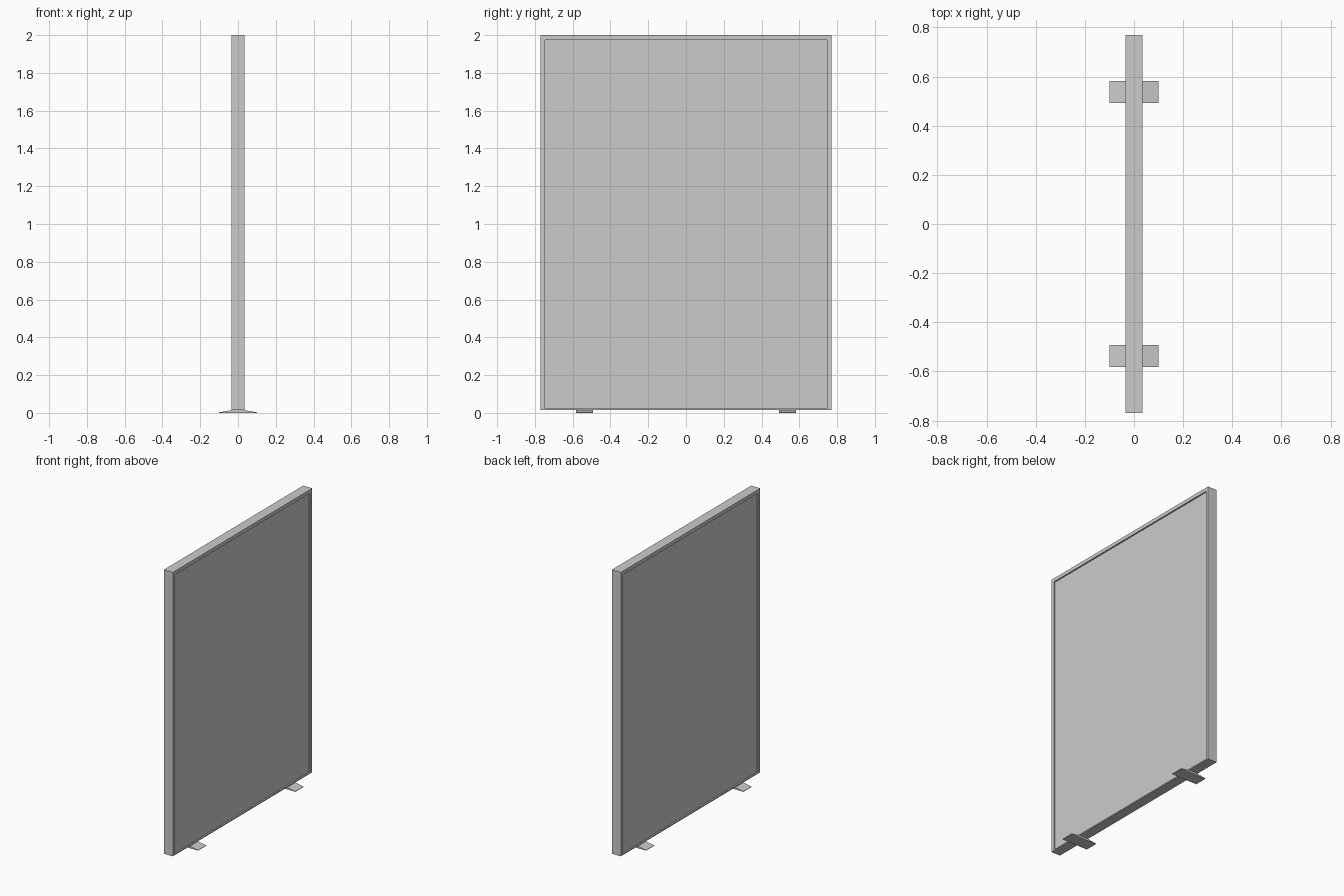
import bpy, bmesh

if "Cube" in bpy.data.objects:
    bpy.data.objects.remove(bpy.data.objects["Cube"])

BOTTOM, TOP = 0.014, 2.0
HALF_T, HALF_W = 0.035, 0.77


def prism(name, profile, axis, depth, offset=0.0):
    """Extrude a closed 2D profile, centred on offset, along x or y."""
    bm = bmesh.new()
    place = (lambda a, b, d: (d, a, b)) if axis == 'x' else (lambda a, b, d: (a, d, b))
    start = offset - depth / 2
    face = bm.faces.new([bm.verts.new(place(a, b, start)) for a, b in profile])
    new = bmesh.ops.extrude_face_region(bm, geom=[face])['geom']
    shift = place(0, 0, depth)
    bmesh.ops.translate(bm, vec=shift, verts=[v for v in new if isinstance(v, bmesh.types.BMVert)])
    bmesh.ops.recalc_face_normals(bm, faces=bm.faces)
    mesh = bpy.data.meshes.new(name)
    bm.to_mesh(mesh)
    bm.free()
    obj = bpy.data.objects.new(name, mesh)
    bpy.context.collection.objects.link(obj)
    return obj


def rect(y0, y1, z0, z1):
    return [(y0, z0), (y1, z0), (y1, z1), (y0, z1)]


# Outer frame: four bars around the opening
IN_W, IN_BOT, IN_TOP = 0.747, 0.022, 1.975
prism("top_rail", rect(-HALF_W, HALF_W, IN_TOP, TOP), 'x', 2 * HALF_T)
prism("bottom_rail", rect(-HALF_W, HALF_W, BOTTOM, IN_BOT), 'x', 2 * HALF_T)
for side, label in ((-1, "front"), (1, "back")):
    ys = sorted((side * IN_W, side * HALF_W))
    prism(label + "_post", rect(*ys, IN_BOT, IN_TOP), 'x', 2 * HALF_T)

# Recessed infill panel
prism("infill_panel", rect(-IN_W, IN_W, IN_BOT, IN_TOP), 'x', 0.05)

# Low tapered feet
foot = [(-0.1, 0), (0.1, 0), (0.1, 0.003), (HALF_T, BOTTOM), (-HALF_T, BOTTOM), (-0.1, 0.003)]
for side, label in ((-1, "front"), (1, "back")):
    prism(label + "_foot", foot, 'y', 0.09, side * 0.538)
